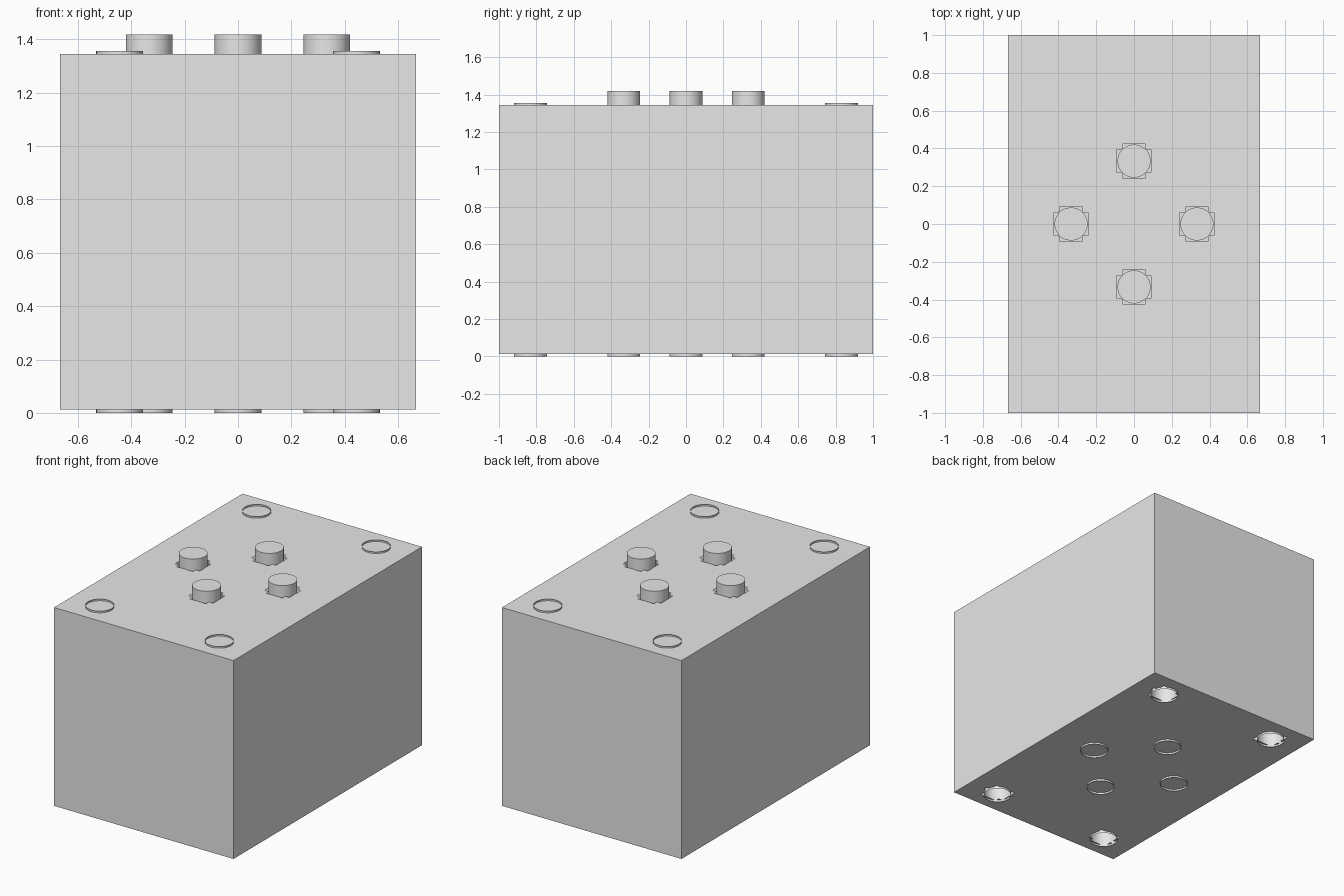
import bpy, bmesh
from math import hypot
from mathutils import Matrix

cube = bpy.data.objects.get("Cube")
if cube:
    bpy.data.objects.remove(cube, do_unlink=True)

WIDTH, LENGTH = 1.333, 2.0
BOTTOM, TOP = 0.013, 1.345
RADIUS = 0.0875
STUDS = {"right": (-0.333, 0), "left": (0.333, 0), "front": (0, -0.333), "back": (0, 0.333)}
SOCKETS = {f"{a}_{b}": (x, y) for a, y in (("front", -0.832), ("back", 0.832))
           for b, x in (("right", -0.444), ("left", 0.444))}

grey = bpy.data.materials.new("light_grey")
grey.use_nodes = True
colour = (0.8, 0.8, 0.8, 1)
grey.diffuse_color = colour
grey.node_tree.nodes["Principled BSDF"].inputs["Base Color"].default_value = colour


def make_object(name, bm):
    mesh = bpy.data.meshes.new(name)
    bm.to_mesh(mesh)
    bm.free()
    mesh.materials.append(grey)
    obj = bpy.data.objects.new(name, mesh)
    bpy.context.collection.objects.link(obj)
    return obj


def stepped_panel(bm, z, holes, flip):
    """Flat panel of small cells, with blocky openings around the holes."""
    grid = bmesh.ops.create_grid(
        bm, x_segments=44, y_segments=66, size=0.5,
        matrix=Matrix.Translation((0, 0, z)) @ Matrix.Diagonal((WIDTH, LENGTH, 1, 1)))
    faces = list({f for v in grid["verts"] for f in v.link_faces})
    if flip:
        bmesh.ops.reverse_faces(bm, faces=faces)
    gone = []
    for f in faces:
        c = f.calc_center_median()
        if any(hypot(c.x - x, c.y - y) < RADIUS + 0.002 for x, y in holes):
            gone.append(f)
    bmesh.ops.delete(bm, geom=gone, context="FACES")


# Block: four plain walls, then a top and a bottom panel
bm = bmesh.new()
bmesh.ops.create_cube(bm, size=1, matrix=Matrix.Translation((0, 0, (BOTTOM + TOP) / 2))
                      @ Matrix.Diagonal((WIDTH, LENGTH, TOP - BOTTOM, 1)))
ends = [f for f in bm.faces if abs(f.normal.z) > 0.5]
bmesh.ops.delete(bm, geom=ends, context="FACES_ONLY")
stepped_panel(bm, TOP, STUDS.values(), False)
stepped_panel(bm, BOTTOM, SOCKETS.values(), True)
make_object("block", bm)


def tube(name, x, y, top, capped):
    """Thin upright tube through the block, open below."""
    bm = bmesh.new()
    bmesh.ops.create_cone(bm, cap_ends=True, segments=48, radius1=RADIUS, radius2=RADIUS,
                          depth=top, matrix=Matrix.Translation((x, y, top / 2)))
    caps = [f for f in bm.faces if abs(f.normal.z) > 0.5
            and not (capped and f.normal.z > 0)]
    bmesh.ops.delete(bm, geom=caps, context="FACES_ONLY")
    obj = make_object(name, bm)
    bpy.ops.object.select_all(action="DESELECT")
    obj.select_set(True)
    bpy.context.view_layer.objects.active = obj
    bpy.ops.object.shade_smooth_by_angle()


# Raised studs in the middle, open sockets at the corners
for side, (x, y) in STUDS.items():
    tube(side + "_stud", x, y, 1.418, True)
for corner, (x, y) in SOCKETS.items():
    tube(corner + "_socket", x, y, 1.356, False)
